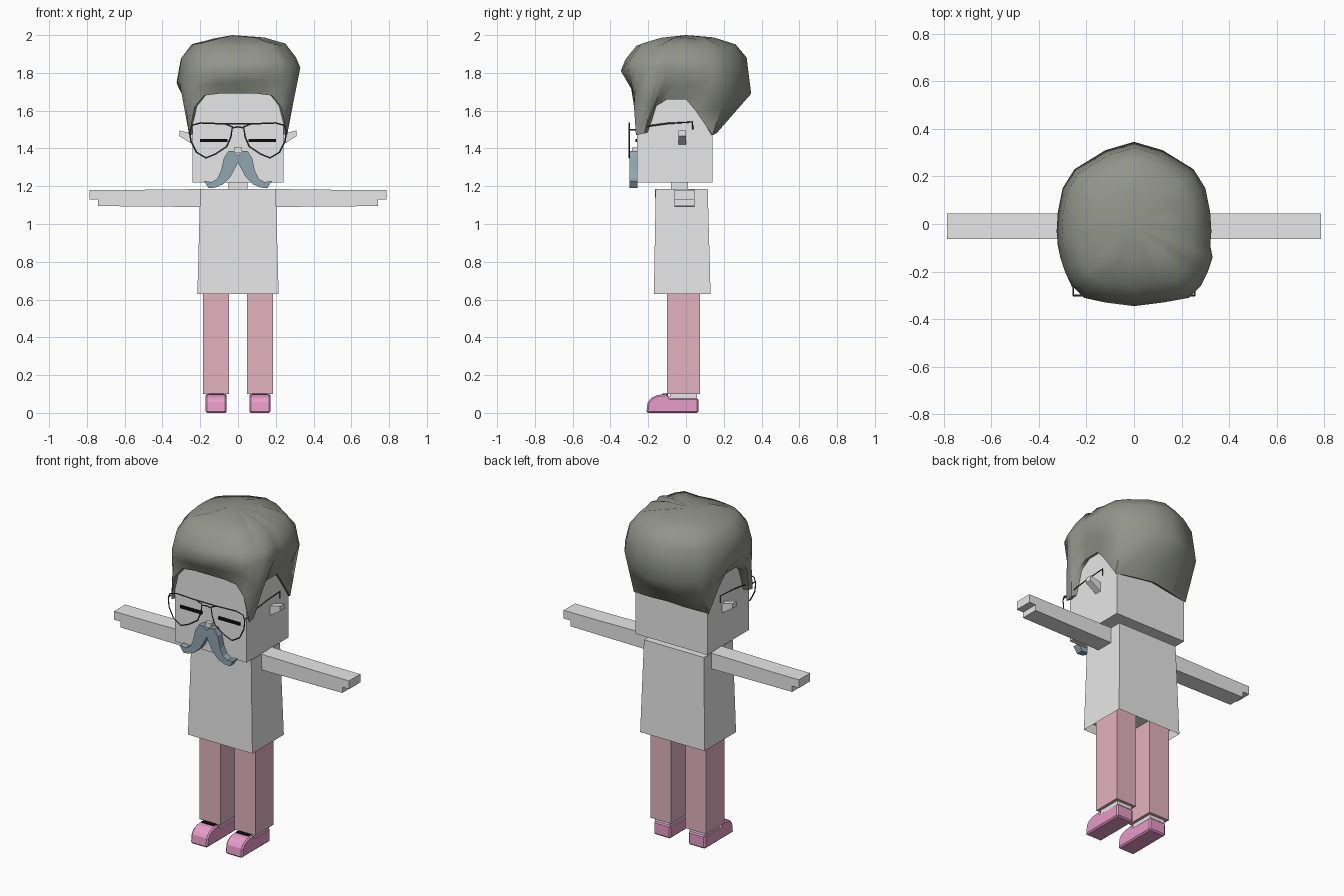
import bpy, bmesh, math, random
from mathutils import Vector

if "Cube" in bpy.data.objects:
    bpy.data.objects.remove(bpy.data.objects["Cube"], do_unlink=True)
random.seed(4)


def material(name, r, g, b):
    m = bpy.data.materials.new(name)
    m.use_nodes = True
    m.diffuse_color = (r, g, b, 1)
    node = next(n for n in m.node_tree.nodes if n.type == "BSDF_PRINCIPLED")
    node.inputs["Base Color"].default_value = (r, g, b, 1)
    return m


WHITE = material("white", 0.8, 0.8, 0.8)
ROSE = material("rose_trousers", 0.77, 0.45, 0.53)
PINK = material("pink_shoes", 0.8, 0.33, 0.58)
SLATE = material("slate_blue", 0.29, 0.38, 0.44)
HAIR = material("grey_hair", 0.29, 0.30, 0.26)
METAL = material("dark_metal", 0.08, 0.08, 0.09)
BLACK = material("black", 0.005, 0.005, 0.005)


def finish(name, bm, mat):
    bmesh.ops.recalc_face_normals(bm, faces=bm.faces)
    mesh = bpy.data.meshes.new(name)
    bm.to_mesh(mesh)
    bm.free()
    mesh.materials.append(mat)
    ob = bpy.data.objects.new(name, mesh)
    bpy.context.collection.objects.link(ob)
    return ob


def block(name, mat, x, y, z):
    """Box from (min, max) ranges."""
    bm = bmesh.new()
    bmesh.ops.create_cube(bm, size=1)
    for v in bm.verts:
        v.co = [r[0] if c < 0 else r[1] for c, r in zip(v.co, (x, y, z))]
    return finish(name, bm, mat)


def prism(name, mat, profile, axis, lo, hi):
    """Extrude a 2D profile along axis 0 (profile is y, z) or 1 (profile is x, z)."""
    bm = bmesh.new()
    place = lambda a, b, d: (d, a, b) if axis == 0 else (a, d, b)
    face = bm.faces.new([bm.verts.new(place(a, b, lo)) for a, b in profile])
    ext = bmesh.ops.extrude_face_region(bm, geom=[face])
    for v in ext["geom"]:
        if isinstance(v, bmesh.types.BMVert):
            v.co[axis] = hi
    return finish(name, bm, mat)


def wire(name, points, closed=False, radius=0.004):
    """Thin bent wire."""
    cu = bpy.data.curves.new(name, "CURVE")
    cu.dimensions = "3D"
    cu.bevel_depth = radius
    cu.bevel_resolution = 0
    cu.use_fill_caps = True
    sp = cu.splines.new("POLY")
    sp.points.add(len(points) - 1)
    for p, co in zip(sp.points, points):
        p.co = (*co, 1)
    sp.use_cyclic_u = closed
    cu.materials.append(METAL)
    ob = bpy.data.objects.new(name, cu)
    bpy.context.collection.objects.link(ob)


def span(s, a, b):
    """Range on one side, ordered low to high."""
    return tuple(sorted((s * a, s * b)))


# Head, neck and nose
block("head", WHITE, (-0.24, 0.24), (-0.26, 0.14), (1.22, 1.74))
block("neck", WHITE, (-0.05, 0.05), (-0.08, 0.01), (1.16, 1.24))
block("nose", WHITE, (-0.02, 0.02), (-0.285, -0.25), (1.375, 1.405))

# Tapered shirt with a hollow hem
bm = bmesh.new()
bmesh.ops.create_cube(bm, size=1)
for v in bm.verts:
    top = v.co.z > 0
    half = 0.2 if top else 0.215
    front, back = (-0.16, 0.115) if top else (-0.17, 0.13)
    v.co = (math.copysign(half, v.co.x), front if v.co.y < 0 else back, 1.185 if top else 0.63)
hem = min(bm.faces, key=lambda f: f.calc_center_median().z)
bmesh.ops.inset_region(bm, faces=[hem], thickness=0.015)
bmesh.ops.translate(bm, verts=hem.verts, vec=(0, 0, 0.05))
finish("shirt", bm, WHITE)
arc = [(0.075 * math.cos(a), 1.185 - 0.045 * math.sin(a))
       for a in (math.pi * i / 8 for i in range(9))]
prism("neckline", WHITE, arc, 1, -0.165, -0.158)

# Paired parts
ear = [(0.23, 1.475), (0.31, 1.495), (0.31, 1.465), (0.23, 1.415)]
arm = [(0.19, 1.09), (0.74, 1.095), (0.74, 1.13), (0.785, 1.13),
       (0.785, 1.18), (0.6, 1.18), (0.19, 1.185)]
shoe = [(0.065, 0), (0.065, 0.08), (-0.085, 0.08), (-0.1, 0.1),
        (-0.15, 0.095), (-0.185, 0.08), (-0.203, 0.055), (-0.21, 0)]
lens = [(0.03, 1.515), (0.07, 1.53), (0.2, 1.535), (0.245, 1.522), (0.255, 1.49),
        (0.25, 1.44), (0.22, 1.38), (0.17, 1.35), (0.12, 1.37), (0.06, 1.41), (0.038, 1.46)]
temple = [(-0.3, 1.5), (-0.26, 1.5), (-0.19, 1.52), (-0.1, 1.532), (0.035, 1.54), (0.035, 1.5)]
whisker = [(0, 1.365), (0.02, 1.385), (0.05, 1.387), (0.075, 1.35), (0.09, 1.28), (0.11, 1.24),
           (0.14, 1.222), (0.18, 1.228), (0.155, 1.19), (0.12, 1.193),
           (0.08, 1.21), (0.04, 1.25), (0, 1.325)]

for side, s in (("left", 1), ("right", -1)):
    flip = lambda pts: [(s * a, b) for a, b in pts]
    prism(side + "_ear", WHITE, flip(ear), 1, -0.04, 0.0)
    prism(side + "_arm", WHITE, flip(arm), 1, -0.062, 0.045)
    block(side + "_leg", ROSE, span(s, 0.048, 0.186), (-0.1, 0.075), (0.1, 0.69))
    block(side + "_ankle", WHITE, span(s, 0.065, 0.168), (-0.085, 0.058), (0.07, 0.11))
    foot = prism(side + "_shoe", PINK, shoe, 0, *span(s, 0.06, 0.172))
    bevel = foot.modifiers.new("soft_edges", "BEVEL")
    bevel.width = 0.008
    bevel.segments = 1
    block(side + "_laces", BLACK, span(s, 0.075, 0.157), (-0.125, -0.095), (0.094, 0.102))
    block(side + "_closed_eye", BLACK, span(s, 0.055, 0.2), (-0.268, -0.258), (1.434, 1.451))
    wire(side + "_spectacle_rim", [(s * x, -0.3, z) for x, z in lens], closed=True)
    wire(side + "_spectacle_temple", [(s * 0.255, y, z) for y, z in temple])
    prism(side + "_moustache", SLATE, flip(whisker), 1, -0.3, -0.258)

wire("spectacle_brow_bar", [(-0.07, -0.3, 1.53), (0.07, -0.3, 1.53)])
wire("spectacle_bridge", [(-0.03, -0.3, 1.508), (0, -0.3, 1.515), (0.03, -0.3, 1.508)])

# Hair: widest point and hairline for each lock, front to back, in hundredths
locks = [((0, -34.5, 181), (0, -27.5, 169)),
         ((12, -33, 181), (10, -27.5, 169)),
         ((21, -31, 181), (18, -27.5, 168)),
         ((26, -26, 180), (23, -27.5, 162)),
         ((29, -20, 180), (26, -26.5, 147)),
         ((31, -14, 179), (26, -22, 148)),
         ((32, -9, 179), (26, -17, 162)),
         ((32.5, -3, 179), (26, -10, 166)),
         ((32, 5, 177), (26, 0, 166)),
         ((30, 15, 174), (25.5, 5, 160)),
         ((25, 23, 172), (25, 14, 147)),
         ((12, 31, 170), (12, 16, 148)),
         ((0, 34.5, 169), (0, 17, 149))]
mirrored = [tuple((-p[0], p[1], p[2]) for p in lock) for lock in locks[-2:0:-1]]
columns = []
for wide, line in locks + mirrored:
    w, h = Vector(wide) / 100, Vector(line) / 100
    # Swept slightly to one side
    w.z += 0.12 * w.x
    w.x += 0.02 if w.x > 0.2 and w.y < -0.1 else 0
    inner = Vector((h.x * 0.88, h.y * 0.88, h.z + 0.01))
    mid = h.lerp(w, 0.5)
    column = [inner, h, mid, w]
    for scale, z in ((0.93, 1.875), (0.76, 1.95), (0.42, 1.982)):
        lump = random.uniform(-0.008, 0.008)
        column.append(Vector((w.x * scale, w.y * scale, z + lump)))
    columns.append(column)

bm = bmesh.new()
grid = [[bm.verts.new(p) for p in col] for col in columns]
crown = bm.verts.new((-0.03, 0, 2.0))
for a, b in zip(grid, grid[1:] + grid[:1]):
    for i in range(len(a) - 1):
        bm.faces.new((a[i], b[i], b[i + 1], a[i + 1]))
    bm.faces.new((a[-1], b[-1], crown))
hair = finish("hair", bm, HAIR)

bpy.ops.object.select_all(action="DESELECT")
hair.select_set(True)
bpy.context.view_layer.objects.active = hair
bpy.ops.object.shade_smooth_by_angle(angle=math.radians(50))
